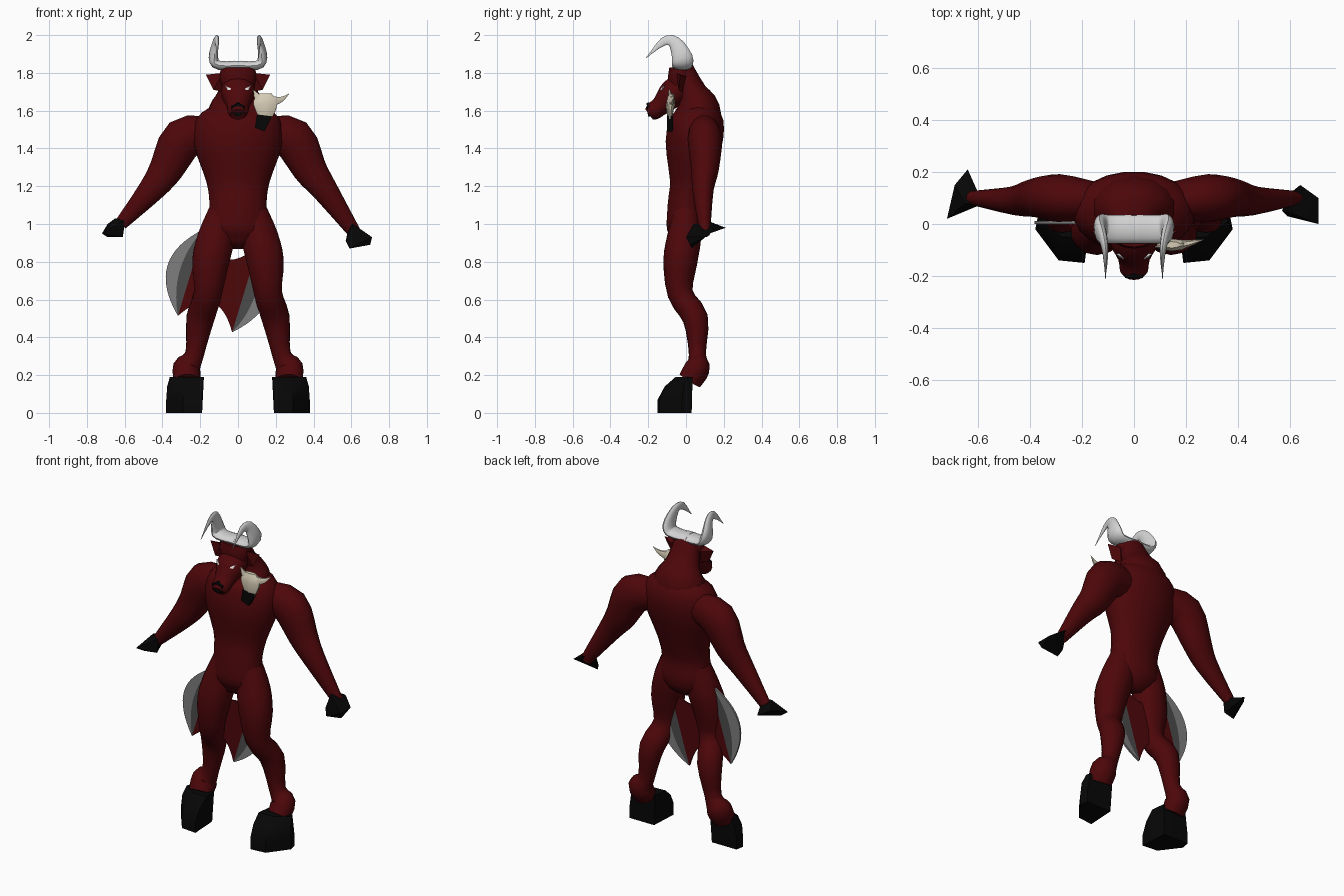
import bpy, bmesh, math
from mathutils import Vector

cube = bpy.data.objects.get("Cube")
if cube:
    bpy.data.objects.remove(cube)


def material(name, red, green, blue):
    mat = bpy.data.materials.new(name)
    mat.use_nodes = True
    color = (red, green, blue, 1)
    mat.diffuse_color = color
    mat.node_tree.nodes["Principled BSDF"].inputs["Base Color"].default_value = color
    return mat


def grey(name, value):
    return material(name, value, value, value)


RED = material("dark red hide", .075, .002, .003)
BONE = material("bone", .68, .61, .47)
BLACK = grey("black hoof", .002)
HORN = grey("pale horn", .65)
STEEL = grey("light steel", .21)
IRON = grey("dark steel", .07)
WHITE = grey("eye white", .8)

FORWARD = Vector((0, 1, 0))
UPWARD = Vector((0, 0, 1))


def finish(bm, name, mat, angle):
    """Turn a bmesh into a shaded object with one material."""
    bmesh.ops.recalc_face_normals(bm, faces=bm.faces)
    mesh = bpy.data.meshes.new(name)
    bm.to_mesh(mesh)
    bm.free()
    mesh.materials.append(mat)
    part = bpy.data.objects.new(name, mesh)
    bpy.context.collection.objects.link(part)
    bpy.ops.object.select_all(action='DESELECT')
    part.select_set(True)
    bpy.context.view_layer.objects.active = part
    bpy.ops.object.shade_smooth_by_angle(angle=math.radians(angle))


def smooth_path(rings, steps=3):
    """Add rings between the given ones along a smooth spline."""
    knots = [Vector(ring) for ring in rings]
    last = len(knots) - 1
    path = []
    for i in range(last):
        start, end = knots[i], knots[i + 1]
        leave = (end - knots[max(i - 1, 0)]) / 2
        arrive = (knots[min(i + 2, last)] - start) / 2
        for step in range(steps):
            t = step / steps
            bend = leave * (1 - t) - arrive * t + (end - start) * (2 * t - 1)
            path.append(start.lerp(end, t) + bend * t * (1 - t))
    return path + [knots[last]]


def loft(name, rings, mat, flat=1, side=1, sides=14, ref=FORWARD):
    """Skin oval rings (x, y, z, radius); flat is depth over width."""
    bm = bmesh.new()
    path = smooth_path(rings)
    centers = [ring.xyz for ring in path]
    wide, loops = None, []
    for i, center in enumerate(centers):
        ahead = centers[min(i + 1, len(path) - 1)]
        along = (ahead - centers[max(i - 1, 0)]).normalized()
        # Carry the ring orientation along the path without twisting
        wide = wide - along * wide.dot(along) if wide else ref.cross(along)
        wide.normalize()
        deep = along.cross(wide) * flat
        radius = max(path[i].w, .001)
        loop = []
        for k in range(sides):
            a = math.tau * (k + .5) / sides
            p = center + (wide * math.cos(a) + deep * math.sin(a)) * radius
            loop.append(bm.verts.new((p.x * side, p.y, p.z)))
        loops.append(loop)
    for low, high in zip(loops, loops[1:]):
        for k in range(sides):
            bm.faces.new((low[k - 1], low[k], high[k], high[k - 1]))
    bm.faces.new(loops[0])
    bm.faces.new(loops[-1])
    finish(bm, name, mat, 50)


def hull(name, points, mat, side=1):
    """Faceted solid around a few corner points."""
    bm = bmesh.new()
    for x, y, z in points:
        bm.verts.new((x * side, y, z))
    bmesh.ops.convex_hull(bm, input=bm.verts)
    finish(bm, name, mat, 35)


# Torso and neck
loft("torso", [(0, -.02, .88, .07), (0, 0, .96, .16), (0, 0, 1.1, .153), (0, .02, 1.22, .168),
               (0, .04, 1.42, .235), (0, .06, 1.56, .22), (0, .06, 1.63, .13)],
     RED, flat=.64, sides=20)
loft("neck", [(0, .06, 1.5, .18), (0, .06, 1.62, .155), (0, .03, 1.7, .105), (0, -.02, 1.82, .08)],
     RED, flat=.75)

# Head, crown and nose
loft("head", [(0, 0, 1.75, .08), (0, -.07, 1.69, .09), (0, -.13, 1.63, .062),
              (0, -.175, 1.595, .055), (0, -.195, 1.58, .04)], RED, flat=.85, ref=UPWARD)
loft("crown", [(0, -.04, 1.72, .085), (0, -.03, 1.78, .1), (0, -.03, 1.83, .09)], RED, flat=.65)
loft("nose", [(0, -.16, 1.61, .045), (0, -.205, 1.605, .04)], BLACK, flat=.9, sides=6, ref=UPWARD)

for name, side in (("left", 1), ("right", -1)):
    # Eyes, ears and horns
    hull(name + "_eye", [(.025, -.14, 1.71), (.07, -.115, 1.735), (.055, -.13, 1.71),
                         (.04, -.11, 1.71)], WHITE, side)
    hull(name + "_ear", [(.08, -.05, 1.8), (.08, -.02, 1.7), (.13, -.04, 1.71),
                         (.17, -.03, 1.79), (.1, 0, 1.78)], RED, side)
    loft(name + "_horn", [(-.02, -.02, 1.84, .025), (.1, -.02, 1.84, .025), (.13, -.02, 1.88, .025),
                          (.118, -.06, 1.96, .016), (.11, -.12, 1.965, .01), (.11, -.21, 1.88, 0)],
         HORN, flat=2.2, side=side)

    # Arms, the right wrist held a little higher
    wrist = .95 if side > 0 else 1
    loft(name + "_arm", [(.15, .09, 1.48, .09), (.29, .1, 1.45, .115), (.38, .1, 1.29, .092),
                         (.46, .09, 1.18, .07), (.62, .1, wrist, .035)], RED, flat=.8, side=side)

    # Thigh, knee, calf and fetlock
    loft(name + "_leg", [(.08, 0, 1.06, .08), (.115, -.01, .93, .1), (.145, -.03, .8, .1),
                         (.16, -.03, .63, .075), (.2, .05, .5, .075), (.23, .06, .31, .05),
                         (.27, .06, .24, .075), (.27, .02, .17, .07)], RED, flat=.9, side=side)

    # Hoof: upright wall over the sole, then rounding in to the top
    sole = [(.19, -.15), (.29, -.14), (.38, -.02), (.37, .03), (.2, .03)]
    wall = [(x, y, z) for x, y in sole for z in (0, .07)]
    shoulder = [(x - .005, y * .75, .14) for x, y in sole]
    top = [(x * .95, y / 2 + .02, .19) for x, y in sole]
    hull(name + "_hoof", wall + shoulder + top, BLACK, side)

# Clenched hands
hull("left_hand", [(.57, .05, .91), (.59, .11, 1), (.61, .04, 1), (.64, .15, .97), (.71, .1, .93),
                   (.71, 0, .93), (.7, .02, .89), (.59, .03, .87)], BLACK)
hull("right_hand", [(.6, .12, 1), (.65, .08, 1.03), (.64, .21, .98), (.69, .15, 1),
                    (.72, .02, .95), (.69, .05, .93), (.61, .07, .93), (.6, .07, 1.02)], BLACK, -1)

# Double-bladed axe head behind the hips, on a tilted axis
AXIS = Vector((.29, 0, .957))
ACROSS = FORWARD.cross(AXIS)
CENTER = Vector((-.105, 0, .7))
HALF_WIDTH, HALF_HEIGHT = .15, .24
STEPS = [i / 8 for i in range(-8, 9)]


def strip(name, edge_a, edge_b, mat):
    """Thin plate between two curves of (across, along) points."""
    bm = bmesh.new()
    rows = [[bm.verts.new(CENTER + ACROSS * s + AXIS * d) for s, d in edge]
            for edge in (edge_a, edge_b)]
    for i in range(len(STEPS) - 1):
        bm.faces.new((rows[0][i], rows[0][i + 1], rows[1][i + 1], rows[1][i]))
    bmesh.ops.remove_doubles(bm, verts=bm.verts, dist=.0001)
    grown = bmesh.ops.extrude_face_region(bm, geom=bm.faces[:], use_keep_orig=True)["geom"]
    back = [v for v in grown if isinstance(v, bmesh.types.BMVert)]
    bmesh.ops.translate(bm, verts=back, vec=FORWARD * .012)
    finish(bm, name, mat, 30)


def arc(side, bulge):
    return [(side * (HALF_WIDTH + bulge * (1 - t * t)), HALF_HEIGHT * t) for t in STEPS]


def scoop(side):
    return [(HALF_WIDTH * t, side * HALF_HEIGHT * (1 + t * t) / 2) for t in STEPS]


strip("axe_body", scoop(1), scoop(-1), RED)
for name, side in (("left", 1), ("right", -1)):
    strip(name + "_axe_cheek", arc(side, 0), arc(side, .06), IRON)
    strip(name + "_axe_edge", arc(side, .06), arc(side, .13), STEEL)

# Skull ornament at the collar
loft("skull_ornament", [(.145, -.08, 1.69, .035), (.145, -.08, 1.65, .067), (.145, -.085, 1.6, .055),
                        (.14, -.085, 1.56, .035)], BONE, flat=.35, sides=10)
loft("skull_outer_horn", [(.18, -.08, 1.65, .03), (.23, -.07, 1.66, .016), (.27, -.06, 1.69, 0)],
     BONE, flat=.6, sides=6)
loft("skull_inner_horn", [(.12, -.08, 1.65, .03), (.07, -.09, 1.72, 0)], BONE, flat=.6, sides=6)
beard = [(.1, 1.58), (.18, 1.57), (.14, 1.49), (.09, 1.51)]
hull("skull_beard", [(x, y, z) for x, z in beard for y in (-.1, -.07)], BLACK)
